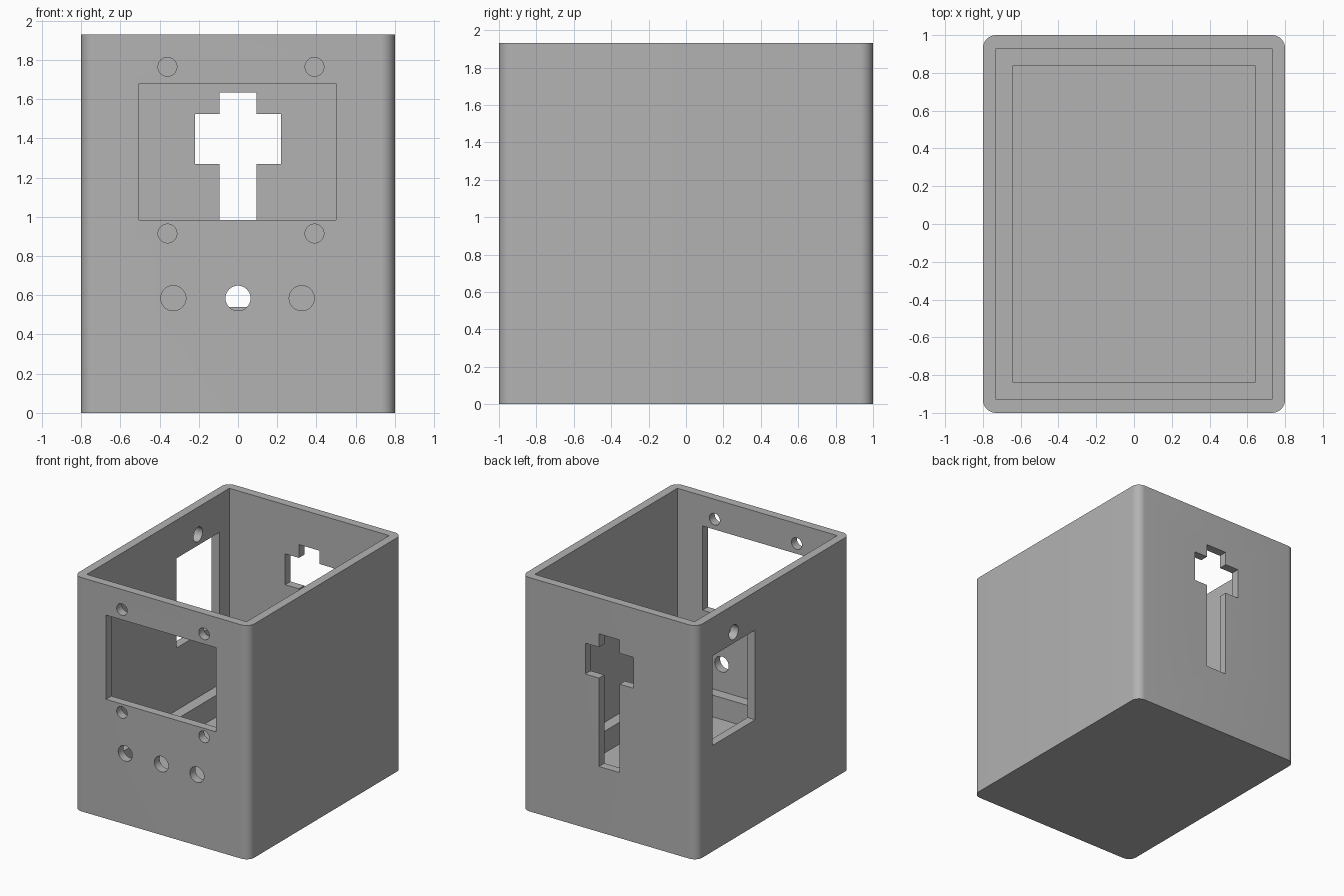
import bpy
import bmesh
import math
from mathutils import Matrix, Vector

if "Cube" in bpy.data.objects:
    bpy.data.objects.remove(bpy.data.objects["Cube"], do_unlink=True)

W, D, H = 1.6, 2.0, 1.93      # outer size
WALL = 0.07                   # wall thickness
LEDGE_Z, FLOOR_Z = 0.36, 0.18

grey = bpy.data.materials.new("mid_grey")
grey.use_nodes = True
grey.diffuse_color = (0.45, 0.45, 0.45, 1)
grey.node_tree.nodes["Principled BSDF"].inputs["Base Color"].default_value = (0.45, 0.45, 0.45, 1)


def to_object(name, bm):
    bmesh.ops.recalc_face_normals(bm, faces=bm.faces)
    mesh = bpy.data.meshes.new(name)
    bm.to_mesh(mesh)
    bm.free()
    mesh.materials.append(grey)
    obj = bpy.data.objects.new(name, mesh)
    bpy.context.collection.objects.link(obj)
    return obj


def box(name, lo, hi, corner=0):
    """Box between two corners, with optional rounded upright edges."""
    lo, hi = Vector(lo), Vector(hi)
    bm = bmesh.new()
    bmesh.ops.create_cube(bm, size=1)
    bmesh.ops.scale(bm, vec=hi - lo, verts=bm.verts)
    bmesh.ops.translate(bm, vec=(lo + hi) / 2, verts=bm.verts)
    if corner:
        upright = [e for e in bm.edges
                   if abs(e.verts[0].co.z - e.verts[1].co.z) > 0.1]
        bmesh.ops.bevel(bm, geom=upright, offset=corner, segments=10,
                        profile=0.5, affect='EDGES')
    return to_object(name, bm)


def rod(name, centre, radius, axis):
    """Round cutter through a wall, along x or y."""
    bm = bmesh.new()
    bmesh.ops.create_cone(bm, cap_ends=True, segments=48, radius1=radius,
                          radius2=radius, depth=0.3)
    turn = Matrix.Rotation(math.pi / 2, 4, 'Y' if axis == 'x' else 'X')
    bmesh.ops.transform(bm, matrix=Matrix.Translation(centre) @ turn, verts=bm.verts)
    return to_object(name, bm)


def cross(name, outline):
    """Outline in x and z, pushed through the back wall."""
    bm = bmesh.new()
    face = bm.faces.new([bm.verts.new((x, D / 2 - 0.15, z)) for x, z in outline])
    grown = bmesh.ops.extrude_face_region(bm, geom=[face])["geom"]
    bmesh.ops.translate(bm, vec=(0, 0.3, 0),
                        verts=[v for v in grown if isinstance(v, bmesh.types.BMVert)])
    return to_object(name, bm)


# Outer shell
case = box("open_case", (-W / 2, -D / 2, 0), (W / 2, D / 2, H), corner=WALL)

# Stepped cavity: wide upper part, narrower well below the ledge
ix, iy = W / 2 - WALL, D / 2 - WALL
cutters = [
    box("cavity_cutter", (-ix, -iy, LEDGE_Z), (ix, iy, H + 0.2)),
    box("well_cutter", (-0.64, -0.84, FLOOR_Z), (0.64, 0.84, LEDGE_Z + 0.2)),
]

# Front: screen window, four screw holes, three button holes
front_y = -D / 2
cutters.append(box("screen_cutter", (-0.505, front_y - 0.1, 0.985),
                   (0.5, front_y + 0.15, 1.68)))
for x in (-0.36, 0.39):
    for z in (0.915, 1.765):
        cutters.append(rod("screw_cutter", (x, front_y, z), 0.048, 'y'))
for x in (-0.33, 0, 0.325):
    cutters.append(rod("button_cutter", (x, front_y, 0.585), 0.064, 'y'))

# Side wall: window with a round hole above
cutters.append(box("side_window_cutter", (-W / 2 - 0.1, 0.24, 0.875),
                   (-W / 2 + 0.15, 0.8, 1.615)))
cutters.append(rod("side_hole_cutter", (-W / 2, 0.52, 1.705), 0.06, 'x'))

# Back: cross-shaped opening
stem, arm = 0.095, 0.22
low, arm_low, arm_high, high = 0.54, 1.27, 1.525, 1.635
half = [(stem, low), (stem, arm_low), (arm, arm_low),
        (arm, arm_high), (stem, arm_high), (stem, high)]
cutters.append(cross("cross_cutter", half + [(-x, z) for x, z in reversed(half)]))

# Cut every opening, then drop the cutters
bpy.ops.object.select_all(action='DESELECT')
bpy.context.view_layer.objects.active = case
case.select_set(True)
for cutter in cutters:
    cutter.hide_render = True
    mod = case.modifiers.new("cut", 'BOOLEAN')
    mod.operation = 'DIFFERENCE'
    mod.solver = 'EXACT'
    mod.object = cutter
    bpy.ops.object.modifier_apply(modifier=mod.name)
    bpy.data.objects.remove(cutter, do_unlink=True)

bpy.ops.object.shade_smooth_by_angle(angle=math.radians(30))
